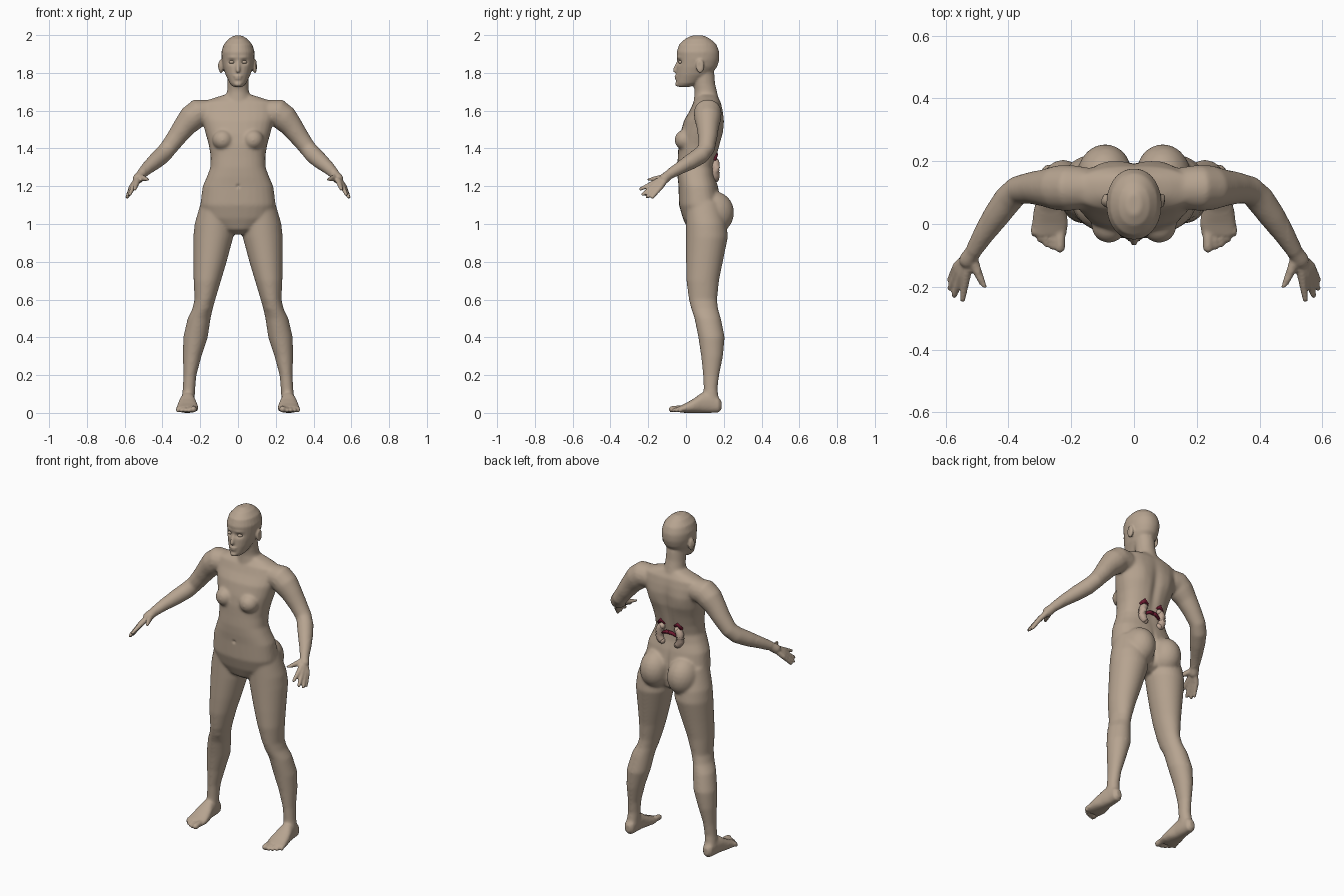
import bpy, bmesh, math
from mathutils import Vector, Matrix

cube = bpy.data.objects.get("Cube")
if cube:
    bpy.data.objects.remove(cube, do_unlink=True)


def material(name, color):
    mat = bpy.data.materials.new(name)
    mat.use_nodes = True
    mat.diffuse_color = (*color, 1)
    mat.node_tree.nodes["Principled BSDF"].inputs["Base Color"].default_value = (*color, 1)
    return mat


skin = material("skin tan", (0.47, 0.37, 0.28))
bean = material("organ beige", (0.50, 0.37, 0.29))
red = material("vessel dark red", (0.16, 0.01, 0.03))


def bridge(bm, rings):
    """Skin a list of equal point rings into a closed tube."""
    loops = [[bm.verts.new(p) for p in ring] for ring in rings]
    count = len(loops[0])
    for a, b in zip(loops, loops[1:]):
        for i in range(count):
            j = (i + 1) % count
            bm.faces.new((a[i], a[j], b[j], b[i]))
    bm.faces.new(loops[0][::-1])
    bm.faces.new(loops[-1])


def stack(bm, rows, side=1, along="z", power=0.85, n=28):
    """Loft rounded sections: position, x range, then depth range."""
    rings = []
    for pos, x0, x1, d0, d1 in rows:
        ring = []
        for i in range(n):
            c, s = math.cos(math.tau * i / n), math.sin(math.tau * i / n)
            x = (x0 + x1) / 2 + (x1 - x0) / 2 * math.copysign(abs(c) ** power, c)
            d = (d0 + d1) / 2 + (d1 - d0) / 2 * math.copysign(abs(s) ** power, s)
            ring.append((side * x, d, pos) if along == "z" else (side * x, pos, d))
        rings.append(ring)
    bridge(bm, rings)


def ball(bm, center, radii, side=1):
    place = Matrix.Translation((side * center[0], center[1], center[2]))
    bmesh.ops.create_icosphere(bm, subdivisions=3, radius=1,
                               matrix=place @ Matrix.Diagonal((*radii, 1)))


def tube(bm, path, side=1, n=16):
    """Round limb through (x, y, z, radius) points with domed ends."""
    points = [Vector((side * x, y, z)) for x, y, z, r in path]
    rings = []
    for i, p in enumerate(points):
        way = points[min(i + 1, len(points) - 1)] - points[max(i - 1, 0)]
        turn = way.to_track_quat("Z", "Y")
        r = path[i][3]
        rings.append([p + turn @ Vector((r * math.cos(math.tau * k / n),
                                         r * math.sin(math.tau * k / n), 0)) for k in range(n)])
    bridge(bm, rings)
    for p, row in ((points[0], path[0]), (points[-1], path[-1])):
        bmesh.ops.create_icosphere(bm, subdivisions=2, radius=row[3], matrix=Matrix.Translation(p))


def finish(bm, name, mat):
    bmesh.ops.recalc_face_normals(bm, faces=bm.faces)
    mesh = bpy.data.meshes.new(name)
    bm.to_mesh(mesh)
    bm.free()
    obj = bpy.data.objects.new(name, mesh)
    bpy.context.collection.objects.link(obj)
    mesh.materials.append(mat)
    mesh.shade_smooth()
    return obj


def bake(obj):
    """Replace the mesh by its modified result."""
    graph = bpy.context.evaluated_depsgraph_get()
    mesh = bpy.data.meshes.new_from_object(obj.evaluated_get(graph))
    obj.modifiers.clear()
    obj.data = mesh


bm = bmesh.new()

# Torso: height, half width, front, back
torso = [(1.69, .05, .06, .16), (1.67, .12, .06, .17), (1.645, .19, .04, .185),
         (1.6, .2, .02, .195), (1.55, .19, -.01, .2), (1.48, .172, -.03, .195),
         (1.42, .155, -.04, .18), (1.36, .145, -.043, .165), (1.3, .146, -.047, .15),
         (1.25, .165, -.045, .155), (1.2, .187, -.04, .17), (1.1, .2, -.037, .19),
         (1.03, .18, -.017, .19), (.97, .1, .01, .17), (.945, .04, .05, .13)]
stack(bm, [(z, -w, w, f, b) for z, w, f, b in torso])

# Neck and head: height, half width, front, back
neck = [(1.8, .055, .03, .15), (1.74, .055, .04, .155), (1.7, .058, .045, .165), (1.64, .08, .04, .18)]
stack(bm, [(z, -w, w, f, b) for z, w, f, b in neck], power=1)
head = [(1.725, .025, -.045, .02), (1.745, .044, -.052, .07), (1.79, .066, -.052, .13),
        (1.83, .079, -.05, .165), (1.87, .086, -.047, .177), (1.91, .088, -.05, .177),
        (1.95, .076, -.036, .162), (1.98, .05, -.005, .13), (1.997, .022, .03, .095)]
stack(bm, [(z, -w, w, f, b) for z, w, f, b in head], power=.95)
tube(bm, [(0, -.04, 1.86, .009), (0, -.052, 1.83, .011), (0, -.058, 1.812, .012)])
ball(bm, (0, -.05, 1.783), (.022, .011, .006))
ball(bm, (0, -.049, 1.771), (.02, .011, .007))
ball(bm, (0, -.045, 1.74), (.02, .013, .014))

leg = [(1.12, .05, .195, 0, .18), (1.0, .02, .23, 0, .215), (.93, .025, .237, 0, .222),
       (.8, .06, .236, .0, .195), (.7, .09, .235, .002, .175), (.6, .12, .23, .015, .165),
       (.55, .134, .242, .028, .17), (.5, .145, .267, .045, .185), (.4, .16, .29, .065, .205),
       (.3, .193, .292, .08, .196), (.2, .22, .289, .09, .176), (.13, .226, .293, .093, .167),
       (.06, .23, .3, .09, .175)]
foot = [(.188, .25, .28, .02, .06), (.172, .235, .295, .002, .085), (.13, .23, .3, 0, .11),
        (.08, .225, .31, 0, .105), (.04, .215, .32, 0, .075), (0, .21, .325, 0, .052),
        (-.035, .216, .324, .002, .036)]
arm = [(.16, .115, 1.59, .068), (.21, .115, 1.59, .074), (.245, .115, 1.56, .072),
       (.285, .115, 1.515, .06), (.325, .115, 1.46, .052), (.37, .108, 1.4, .046),
       (.4, .08, 1.365, .047), (.44, .025, 1.33, .043), (.48, -.035, 1.295, .034),
       (.51, -.085, 1.265, .027)]
fingers = [((.535, -.165, 1.22), (.546, -.24, 1.185)), ((.548, -.16, 1.21), (.573, -.228, 1.157)),
           ((.558, -.148, 1.2), (.586, -.205, 1.143)), ((.564, -.135, 1.195), (.587, -.178, 1.142))]

for s in (1, -1):
    stack(bm, leg, s, power=1)
    stack(bm, foot, s, along="y")
    ball(bm, (.092, .145, 1.06), (.092, .11, .115), s)     # buttock
    ball(bm, (.08, -.005, 1.445), (.056, .056, .055), s)   # chest
    ball(bm, (.09, .075, 1.835), (.012, .022, .038), s)    # ear
    ball(bm, (.18, .079, .57), (.045, .055, .05), s)       # knee
    # Toes, shorter toward the outside
    for i in range(5):
        x = .236 + .0195 * i + (.004 if i else 0)
        r = .011 if i else .017
        tip = -.075 + .004 * i * i * .7
        tube(bm, [(x, -.01, .022, r), (x, tip / 2 - .01, .022, r), (x, tip, r + .002, r)], s)
    # Arm, palm, fingers and thumb
    tube(bm, arm, s)
    tube(bm, [(.51, -.085, 1.265, .025), (.53, -.115, 1.24, .028)], s)
    for a, b in fingers:
        a, b = Vector(a), Vector(b)
        tube(bm, [(.518, -.095, 1.255, .017), (*a, .015), (*a.lerp(b, .5), .012), (*b, .0095)], s)
    tube(bm, [(.518, -.105, 1.25, .018), (.497, -.155, 1.24, .015), (.476, -.2, 1.235, .01)], s)

body = finish(bm, "body", skin)
remesh = body.modifiers.new("fuse", "REMESH")
remesh.mode = "VOXEL"
remesh.voxel_size = .006
remesh.use_smooth_shade = True
bake(body)

# Blend the broad forms strongly, and hands, feet and face lightly
groups = {w: body.vertex_groups.new(name="soft") for w in (1,)}
soft = groups[1]
strong, light = [], []
for v in body.data.vertices:
    fine = abs(v.co.x) > .49 or v.co.z < .07 or (v.co.z > 1.73 and v.co.y < .11)
    (light if fine else strong).append(v.index)
soft.add(strong, 1, "REPLACE")
soft.add(light, .12, "REPLACE")
smooth = body.modifiers.new("blend", "SMOOTH")
smooth.factor = .5
smooth.iterations = 22
smooth.vertex_group = soft.name
bake(body)


def sculpt(center, radii, push):
    """Push the surface softly near a point, on both sides."""
    push = Vector(push)
    for v in body.data.vertices:
        d = sum(((p - c) / r) ** 2 for p, c, r in zip((abs(v.co.x), v.co.y, v.co.z), center, radii))
        if d < 6:
            v.co += push * math.exp(-d)


sculpt((.034, -.045, 1.857), (.02, .03, .012), (0, .014, 0))    # eye sockets
sculpt((.034, -.045, 1.882), (.025, .03, .008), (0, -.004, 0))  # brows
sculpt((.1, .07, 1.838), (.012, .01, .02), (-.005, 0, 0))       # ear hollows
sculpt((0, .2, 1.42), (.025, .06, .16), (0, -.012, 0))          # spine groove
sculpt((.095, .2, 1.52), (.05, .06, .07), (0, .008, 0))         # shoulder blades
sculpt((0, .23, 1.07), (.014, .08, .09), (0, -.02, 0))          # cleft
sculpt((0, -.045, 1.2), (.009, .03, .009), (0, .008, 0))        # navel

# Eyes
bm = bmesh.new()
for s in (1, -1):
    ball(bm, (.033, -.028, 1.857), (.015, .014, .009), s)
finish(bm, "eyes", skin)

# Bean shaped organs on the lower back, hollow side toward the middle
bm = bmesh.new()
for s in (1, -1):
    path = []
    for i in range(11):
        t = math.radians(-75 + 15 * i)
        path.append((.045 + .026 * math.cos(t), .156, 1.285 + .047 * math.sin(t),
                     .018 + .005 * math.cos(t)))
    tube(bm, path, s)
finish(bm, "back_organs", bean)

# Red caps and the vessel linking them
bm = bmesh.new()
for s in (1, -1):
    tube(bm, [(.035, .152, 1.353, .011), (.055, .155, 1.368, .014), (.075, .152, 1.345, .01)], s)
    tube(bm, [(.05, .155, 1.29, .008), (.02, .162, 1.305, .01), (0, .162, 1.305, .011)], s)
finish(bm, "back_vessels", red)
